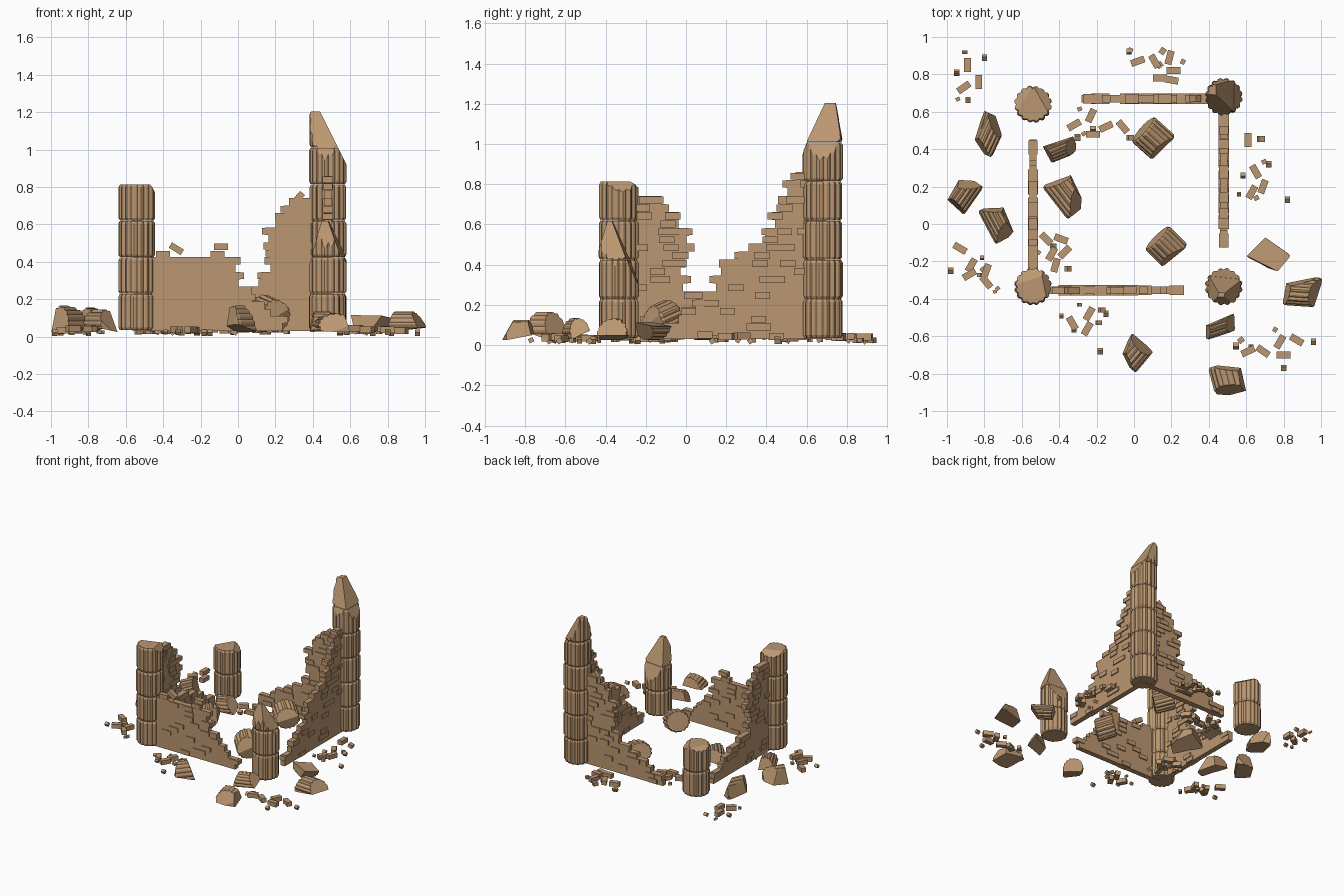
import bpy, bmesh, math, random
from mathutils import Matrix, Vector

random.seed(4)
cube = bpy.data.objects.get("Cube")
if cube:
    bpy.data.objects.remove(cube)

stone = bpy.data.materials.new("tan_stone")
stone.use_nodes = True
TAN = (0.50, 0.31, 0.165, 1)
stone.diffuse_color = TAN
stone.node_tree.nodes["Principled BSDF"].inputs["Base Color"].default_value = TAN

BASE = 0.03       # underside of walls and columns
COURSE = 0.0395   # height of one brick row
BRICK = (0.075, 0.037, 0.034)


def finish(bm, name):
    bmesh.ops.recalc_face_normals(bm, faces=bm.faces)
    mesh = bpy.data.meshes.new(name)
    bm.to_mesh(mesh)
    bm.free()
    mesh.materials.append(stone)
    obj = bpy.data.objects.new(name, mesh)
    bpy.context.collection.objects.link(obj)
    return obj


def add_brick(bm, pos, size=BRICK, turn=0, axis='Z'):
    m = Matrix.Translation(pos) @ Matrix.Rotation(math.radians(turn), 4, axis)
    bmesh.ops.create_cube(bm, size=1, matrix=m @ Matrix.Diagonal((*size, 1)))


def fluted_drum(radius, height, lobes=16, steps=4):
    """Closed column drum with rounded flutes and chamfered rims."""
    bm = bmesh.new()
    outline = []
    for i in range(lobes):
        swell = random.uniform(-0.03, 0.02)
        for j in range(steps):
            a = 2 * math.pi * (i + j / steps) / lobes
            r = radius * (0.9 + (0.1 + swell) * math.sin(math.pi * j / steps))
            outline.append((r * math.cos(a), r * math.sin(a)))
    rim = 0.014
    rings = [[bm.verts.new((x * s, y * s, z)) for x, y in outline]
             for z, s in ((0, .92), (rim, 1), (height - rim, 1), (height, .92))]
    n = len(outline)
    for lo, hi in zip(rings, rings[1:]):
        for i in range(n):
            k = (i + 1) % n
            bm.faces.new((lo[i], lo[k], hi[k], hi[i]))
    bm.faces.new(rings[0][::-1])
    bm.faces.new(rings[-1])
    return bm


def cut(bm, point, normal):
    """Break away everything on the normal's side and close the break."""
    bmesh.ops.bisect_plane(bm, geom=bm.verts[:] + bm.edges[:] + bm.faces[:],
                           plane_co=point, plane_no=normal, clear_outer=True)
    bmesh.ops.holes_fill(bm, edges=[e for e in bm.edges if e.is_boundary], sides=0)


# Columns: drums stacked up to the top, then broken by slanted planes
def column(name, x, y, top, breaks):
    z, n, drum_h = BASE + 0.005, 0, 0.195
    while z < top - 0.02:
        n += 1
        h = min(drum_h, top - z)
        bm = fluted_drum(0.1, h - 0.002)
        bmesh.ops.transform(bm, verts=bm.verts,
                            matrix=Matrix.Translation((x, y, z)) @ Matrix.Rotation(n * .4, 4, 'Z'))
        for (dx, dy, pz), normal in breaks:
            cut(bm, Vector((x + dx, y + dy, pz)), Vector(normal))
        if bm.verts:
            finish(bm, f"{name}_drum_{n}")
        else:
            bm.free()
        z += drum_h


column("front_right_column", -.54, -.335, .815,
       [((.07, 0, .8), (1, .2, .8)), ((0, .08, .79), (-.2, .6, 1))])
column("back_right_column", -.54, .64, .44,
       [((.05, .02, .42), (.7, .4, 1)), ((-.03, .03, .43), (-.5, .3, 1))])
column("front_left_column", .48, -.335, .62,
       [((0, .0, .54), (.1, 1, .42)), ((-.04, 0, .57), (-1, .1, .3)),
        ((.04, 0, .55), (1, -.2, .4)), ((0, -.07, .57), (0, -1, .3))])
column("back_left_column", .48, .68, 1.205,
       [((0, 0, 1.12), (1, 0, .5)), ((0, -.05, 1.07), (-.1, -1, .42)),
        ((0, .08, 1.1), (.1, 1, .2))])


def reach(profile, z):
    """How far the wall extends at height z."""
    for (z0, u0), (z1, u1) in zip(profile, profile[1:]):
        if z <= z1:
            return u0 + (u1 - u0) * (z - z0) / (z1 - z0)
    return profile[-1][1]


# Walls: stepped slab with a toothed broken end, plus bricks standing proud
def wall(name, along, start, offset, profile):
    def place(u, t, z):
        return (u, offset + t, z) if along == 'X' else (offset + t, u, z)

    def brick_at(bm, u, z, depth):
        size = (.075, depth, .034) if along == 'X' else (depth, .075, .034)
        add_brick(bm, place(u, 0, z), size)

    bm, bricks = bmesh.new(), bmesh.new()
    top = profile[-1][0]
    rows = round((top - BASE) / COURSE)
    way = 1 if profile[0][1] > start else -1
    points = [(start, BASE)]
    for k in range(rows):
        z = BASE + k * COURSE
        mid = z + COURSE / 2
        end = reach(profile, mid) + way * (.014 if k % 2 else -.014)
        points += [(end, z), (end, z + COURSE)]
        if k % 3 == 1:
            brick_at(bricks, end - way * .02, mid, .05)
        for _ in range(2 if k % 2 else 1):
            u = start + (end - start) * random.uniform(.2, .95)
            brick_at(bricks, u, mid, .056)
    points.append((start, BASE + rows * COURSE))
    face = bm.faces.new([bm.verts.new(place(u, -.02, z)) for u, z in points])
    ext = bmesh.ops.extrude_face_region(bm, geom=[face], use_keep_orig=True)
    bmesh.ops.translate(bm, vec=Vector(place(0, .04, 0)) - Vector(place(0, 0, 0)),
                        verts=[v for v in ext["geom"] if isinstance(v, bmesh.types.BMVert)])
    finish(bm, name)
    finish(bricks, name + "_raised_bricks")


wall("front_wall", 'X', -.54, -.355,
     [(.03, .26), (.1, .23), (.18, .11), (.26, .05), (.3, 0), (.42, 0)])
wall("back_wall", 'X', .48, .67,
     [(.03, -.32), (.12, -.2), (.2, -.06), (.27, .08), (.35, .16), (.46, .15),
      (.55, .15), (.62, .2), (.7, .24), (.75, .35)])
wall("right_wall", 'Y', -.335, -.54,
     [(.03, .49), (.1, .4), (.2, .25), (.28, .0), (.4, -.02), (.48, .03),
      (.55, .01), (.66, -.06), (.74, -.16)])
wall("left_wall", 'Y', .68, .48,
     [(.03, -.16), (.12, -.06), (.2, .02), (.27, .13), (.4, .17), (.46, .27),
      (.5, .36), (.58, .42), (.7, .46), (.86, .54)])

# Loose bricks resting on the broken wall tops
bm = bmesh.new()
for x, y, z, tilt in ((.32, .67, .74, -48), (-.33, -.355, .47, 32), (-.4, -.355, .44, 0),
                      (-.11, -.355, .44, 0), (-.09, -.355, .48, 0)):
    add_brick(bm, (x, y, z), turn=tilt, axis='Y')
finish(bm, "loose_wall_bricks")


# Fallen column pieces: split drums fitted to length, width and height
def chunk(name, x, y, size, turn, flat_up=False, whole=False):
    bm = fluted_drum(.1, .2)
    bmesh.ops.transform(bm, verts=bm.verts, matrix=Matrix.Rotation(math.pi / 2, 4, 'Y')
                        @ Matrix.Translation((0, 0, -.1)))
    rnd = random.uniform
    if whole:
        cut(bm, (.07, 0, .06), (1, rnd(-.4, .4), .7))
        tilt = Matrix.Rotation(.25, 4, 'Y')
    else:
        cut(bm, (0, 0, -.02), (rnd(-.25, .25), rnd(-.3, .3), -1))
        cut(bm, (.07, 0, .03), (1, rnd(-.7, .7), .5))
        cut(bm, (-.08, 0, 0), (-1, rnd(-.5, .5), .2))
        cut(bm, (0, .07, 0), (rnd(-.4, .4), 1, .1))
        tilt = Matrix.Rotation(math.pi * .94 if flat_up else .1, 4, 'X')
    bmesh.ops.transform(bm, verts=bm.verts, matrix=tilt)
    lo, hi = ([f(v.co[i] for v in bm.verts) for i in range(3)] for f in (min, max))
    mid = Vector([(a + b) / 2 for a, b in zip(lo, hi)])
    fit = Matrix.Diagonal([s / (b - a) for s, a, b in zip(size, lo, hi)] + [1])
    spot = Matrix.Translation((x, y, .025 + size[2] / 2))
    bmesh.ops.transform(bm, verts=bm.verts, matrix=spot
                        @ Matrix.Rotation(math.radians(turn), 4, 'Z')
                        @ fit @ Matrix.Translation(-mid))
    finish(bm, name)


for i, (x, y, length, width, height, turn) in enumerate((
        (-.78, .48, .21, .14, .13, 65), (-.39, .4, .17, .1, .13, 22),
        (-.36, .16, .22, .16, .15, -52), (-.91, .16, .18, .13, .14, 55),
        (-.73, .01, .2, .13, .12, -62), (.9, -.36, .2, .16, .11, -4),
        (.46, -.55, .18, .09, .11, 18), (0, -.69, .15, .15, .14, 50),
        (.5, -.83, .17, .17, .1, -75))):
    chunk(f"fallen_piece_{i + 1}", x, y, (length, width, height), turn)
chunk("fallen_wedge", .72, -.17, (.19, .14, .09), -35, flat_up=True)
chunk("fallen_drum_back", .1, .46, (.17, .18, .19), -42, whole=True)
chunk("fallen_drum_front", .17, -.12, (.16, .18, .2), -45, whole=True)

# Scattered bricks on the ground: x, y and heading, one row for each heap
heaps = (
    ((-.89, .85, 90), (-.91, .73, 35), (-.83, .76, 90)),
    ((.02, .87, 20), (.11, .87, -60), (.19, .89, 75), (.21, .82, 0), (.14, .78, 0), (.2, .77, -10)),
    ((-.32, .53, 30), (-.23, .58, 65), (-.22, .48, 0), (-.15, .52, 25), (-.06, .52, -50)),
    ((.61, .45, 90), (.65, .28, -60), (.69, .2, 70), (.63, .17, 60)),
    ((-.47, -.08, -45), (-.39, -.08, -20), (-.37, -.15, 45), (-.44, -.16, 60), (-.42, -.22, 75)),
    ((-.93, -.13, -30), (-.87, -.22, 60), (-.79, -.25, 70), (-.88, -.27, 30), (-.79, -.31, -50)),
    ((-.33, -.53, -60), (-.24, -.48, 60), (-.25, -.56, 60)),
    ((.61, -.68, 25), (.69, -.68, -35), (.78, -.63, 60), (.8, -.7, 0), (.87, -.62, -30)))
bm, chips = bmesh.new(), bmesh.new()
for heap in heaps:
    for x, y, turn in heap:
        add_brick(bm, (x, y, random.uniform(.03, .045)), turn=turn)
    for _ in range(5):
        x, y, _turn = random.choice(heap)
        s, a = random.uniform(.02, .035), random.uniform(0, 2 * math.pi)
        add_brick(chips, (x + .07 * math.cos(a), y + .07 * math.sin(a), .024),
                  (s, s * .9, s * .8), random.uniform(20, 70), random.choice("XYZ"))
# Outlying chips at the edges of the site
for x, y in ((.96, -.63), (-.98, -.25), (-.8, .89), (.72, .32), (.82, .13), (-.15, -.48), (-.18, -.68)):
    add_brick(chips, (x, y, .02), (.028, .025, .025), 35, 'X')
finish(bm, "scattered_bricks")
finish(chips, "stone_chips")
